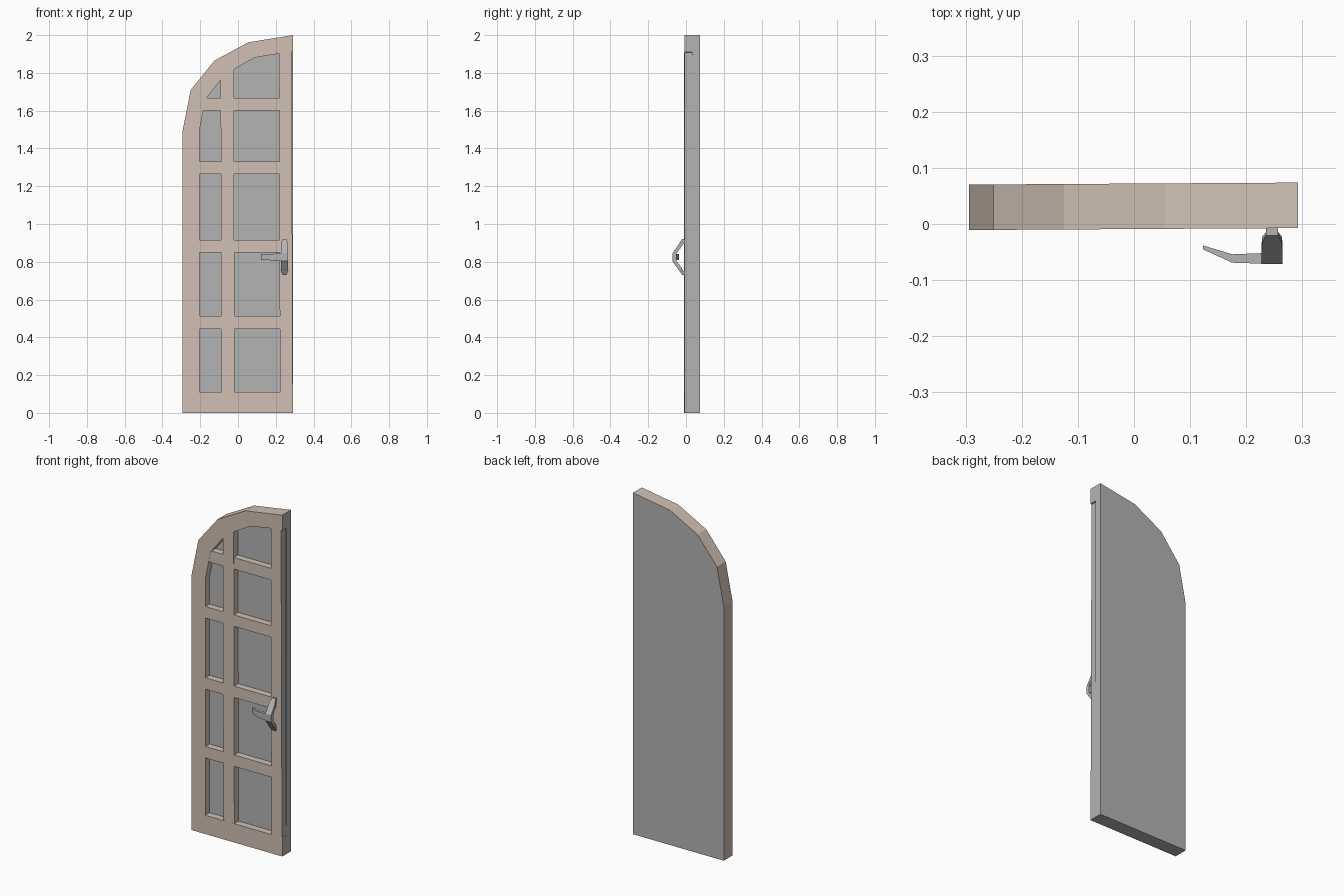
import bpy, bmesh
from mathutils import Vector

if "Cube" in bpy.data.objects:
    bpy.data.objects.remove(bpy.data.objects["Cube"])


def material(name, rgb):
    m = bpy.data.materials.new(name)
    m.diffuse_color = (*rgb, 1)
    m.use_nodes = True
    m.node_tree.nodes["Principled BSDF"].inputs["Base Color"].default_value = m.diffuse_color
    return m


WOOD = material("tan wood", (0.64, 0.53, 0.455))
GREY = material("plain grey", (0.455, 0.455, 0.455))
TILT = 0.006   # the leaf is turned very slightly


def finish(bm, name, rule):
    """Fix normals, colour faces by rule, apply the slight turn."""
    bmesh.ops.recalc_face_normals(bm, faces=bm.faces)
    for f in bm.faces:
        f.material_index = rule(f.normal, f.calc_center_median())
    for v in bm.verts:
        v.co.y += TILT * v.co.x
    me = bpy.data.meshes.new(name)
    bm.to_mesh(me)
    bm.free()
    me.materials.append(WOOD)
    me.materials.append(GREY)
    ob = bpy.data.objects.new(name, me)
    bpy.context.collection.objects.link(ob)
    return ob


def door_rule(n, c):
    # back, hinge edge, underside and panel are grey, the rest is wood
    back = n.y > 0.5
    edge = n.x > 0.9 and c.x > 0.28
    under = n.z < -0.9 and c.z < 0.001
    panel = n.y < -0.5 and c.y > 0.01
    return int(back or edge or under or panel)


def prism(name, pts, y0, y1):
    """Extrude an (x, z) outline from y0 to y1."""
    bm = bmesh.new()
    f = bm.faces.new([bm.verts.new((x, y0, z)) for x, z in pts])
    r = bmesh.ops.extrude_face_region(bm, geom=[f])
    for v in r["geom"]:
        if isinstance(v, bmesh.types.BMVert):
            v.co.y = y1
    return finish(bm, name, door_rule)


def box(name, x0, x1, z0, z1, y0, y1):
    return prism(name, [(x0, z0), (x1, z0), (x1, z1), (x0, z1)], y0, y1)


def loft(name, rings):
    """Skin four-cornered rings into a closed grey bar."""
    bm = bmesh.new()
    vs = [[bm.verts.new(p) for p in ring] for ring in rings]
    for a, b in zip(vs, vs[1:]):
        for i in range(4):
            j = (i + 1) % 4
            bm.faces.new((a[i], a[j], b[j], b[i]))
    bm.faces.new(vs[0])
    bm.faces.new(vs[-1][::-1])
    return finish(bm, name, lambda n, c: 1)


FRONT, PANEL, BACK = -0.009, 0.031, 0.072

# Half-arched backing slab, whose front is the recessed panel
arch = [(-0.294, 1.49), (-0.25, 1.71), (-0.125, 1.865), (0.055, 1.962), (0.292, 2.0)]
prism("door_panel", [(0.292, 0), (-0.294, 0)] + arch, PANEL, BACK)

# Left stile and arched head in one piece
inner = [(0.292, 1.91), (0.22, 1.903), (0.085, 1.88), (-0.07, 1.79),
         (-0.172, 1.66), (-0.205, 1.49), (-0.205, 0.11)]
prism("arched_frame", [(-0.294, 0.11)] + arch + inner, FRONT, PANEL)

# Bottom rail and right stile
box("bottom_rail", -0.294, 0.292, 0, 0.11, FRONT, PANEL)
prism("right_stile", [(0.222, 0.11), (0.29, 0.11), (0.284, 1.909), (0.218, 1.903)],
      FRONT, PANEL)

# Glazing bars
prism("mullion", [(-0.088, 0.11), (-0.018, 0.11), (-0.022, 1.85), (-0.092, 1.80)],
      FRONT + 0.0005, PANEL)
for i, (z0, z1) in enumerate([(0.445, 0.512), (0.848, 0.915), (1.265, 1.332), (1.60, 1.668)]):
    box(f"cross_bar_{i + 1}", -0.22, 0.235, z0, z1, FRONT + 0.001, PANEL)

# Hollow bracket of the handle: outer (y, z), inner (y, z), half width
cx = 0.246
stations = [((-0.008, 0.92), (-0.008, 0.90), 0.010),
            ((-0.022, 0.92), (-0.016, 0.895), 0.011),
            ((-0.035, 0.90), (-0.025, 0.88), 0.018),
            ((-0.073, 0.845), (-0.052, 0.845), 0.019),
            ((-0.073, 0.803), (-0.052, 0.803), 0.019),
            ((-0.035, 0.75), (-0.025, 0.77), 0.018),
            ((-0.022, 0.73), (-0.016, 0.752), 0.011),
            ((-0.008, 0.73), (-0.008, 0.748), 0.010)]
loft("handle_bracket", [[(cx - w, *o), (cx + w, *o), (cx + w, *i), (cx - w, *i)]
                        for o, i, w in stations])

# Bent lever: x, front y, back y, bottom z, top z
lever = [(0.24, -0.0725, -0.053, 0.804, 0.844),
         (0.175, -0.070, -0.055, 0.808, 0.842),
         (0.123, -0.046, -0.039, 0.809, 0.841)]
loft("handle_lever", [[(x, a, lo), (x, b, lo), (x, b, hi), (x, a, hi)]
                      for x, a, b, lo, hi in lever])
